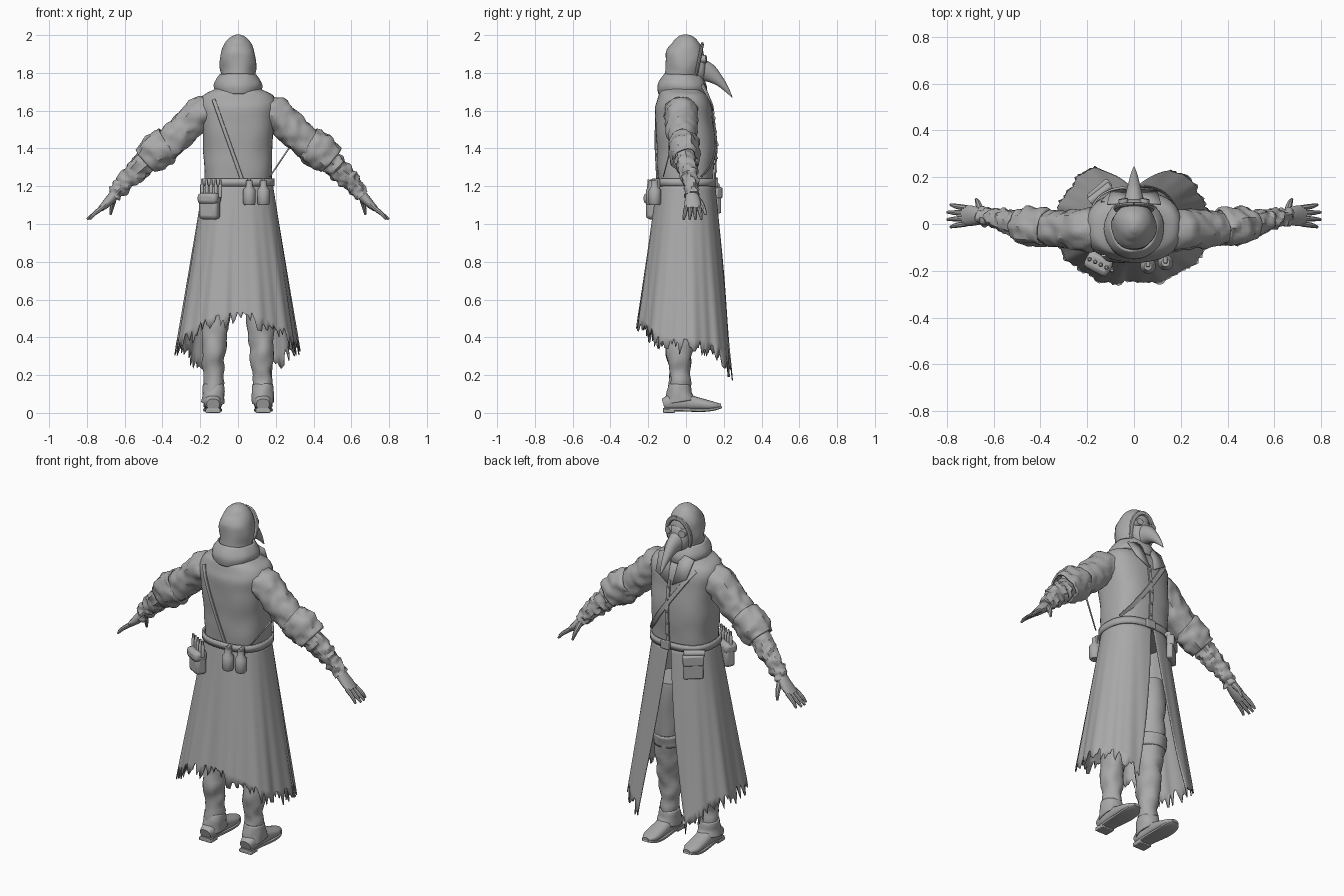
import bpy, bmesh, random
from math import sin, cos, pi, radians
from mathutils import Vector, noise

random.seed(4)
if "Cube" in bpy.data.objects:
    bpy.data.objects.remove(bpy.data.objects["Cube"])

CLAY = (.4, .4, .4, 1)
mat = bpy.data.materials.new("grey clay")
mat.use_nodes = True
mat.diffuse_color = CLAY
mat.node_tree.nodes["Principled BSDF"].inputs["Base Color"].default_value = CLAY


def finish(name, bm, thick=0, bevel=0):
    bmesh.ops.recalc_face_normals(bm, faces=bm.faces)
    me = bpy.data.meshes.new(name)
    bm.to_mesh(me)
    bm.free()
    me.materials.append(mat)
    me.shade_smooth()
    me.set_sharp_from_angle(angle=radians(40))
    ob = bpy.data.objects.new(name, me)
    bpy.context.collection.objects.link(ob)
    if thick:
        mod = ob.modifiers.new("thickness", "SOLIDIFY")
        mod.thickness = thick
        mod.offset = 0
    if bevel:
        mod = ob.modifiers.new("soft edges", "BEVEL")
        mod.width = bevel
        mod.segments = 2
    return ob


def power(v, e):
    return (abs(v) ** e) * (1 if v >= 0 else -1)


def smooth_path(pts, steps):
    # Catmull-Rom through position and radii together
    out = []
    for i in range(len(pts) - 1):
        p = [pts[max(0, min(len(pts) - 1, i + k))] for k in (-1, 0, 1, 2)]
        for j in range(steps):
            t = j / steps
            out.append([b + .5 * t * (c - a + t * (2 * a - 5 * b + 4 * c - d + t * (3 * (b - c) + d - a)))
                        for a, b, c, d in zip(*p)])
    return out + [list(pts[-1])]


def tube(name, pts, ref="x", n=20, p=2, steps=4, caps=True, thick=0, wrinkle=0, freq=20):
    # Loft of (x, y, z, half width along ref, other half width)
    ref = Vector((1, 0, 0)) if ref == "x" else Vector((0, 1, 0))
    path = smooth_path(pts, steps)
    bm, rings = bmesh.new(), []
    for i, (x, y, z, a, b) in enumerate(path):
        t = Vector(path[min(i + 1, len(path) - 1)][:3]) - Vector(path[max(i - 1, 0)][:3])
        t.normalize()
        side = (ref - t * ref.dot(t)).normalized()
        up = t.cross(side)
        ring = []
        for k in range(n):
            ang = 2 * pi * k / n
            d = side * max(a, .001) * power(cos(ang), 2 / p) + up * max(b, .001) * power(sin(ang), 2 / p)
            v = Vector((x, y, z)) + d
            ring.append(bm.verts.new(v + d.normalized() * wrinkle * noise.noise(v * freq)))
        rings.append(ring)
    for r, q in zip(rings, rings[1:]):
        for k in range(n):
            bm.faces.new((r[k], r[(k + 1) % n], q[(k + 1) % n], q[k]))
    if caps:
        bm.faces.new(rings[0])
        bm.faces.new(rings[-1])
    return finish(name, bm, thick)


def box(name, loc, size, turn=0, bevel=.008):
    bm = bmesh.new()
    bmesh.ops.create_cube(bm, size=1)
    bmesh.ops.scale(bm, vec=size, verts=bm.verts)
    ob = finish(name, bm, bevel=bevel)
    ob.location = loc
    ob.rotation_euler.z = turn
    return ob


def plate(name, corners, thick=.008):
    bm = bmesh.new()
    bm.faces.new([bm.verts.new(c) for c in corners])
    return finish(name, bm, thick)


def flip(pts, s):
    return [(s * q[0], *q[1:]) for q in pts]


# Coat body
TORSO = [(0, 0, 1.2, .178, .145), (0, 0, 1.3, .18, .15), (0, 0, 1.42, .185, .157),
         (0, -.01, 1.55, .195, .152), (0, -.015, 1.63, .205, .145), (0, -.02, 1.68, .185, .125),
         (0, -.02, 1.71, .13, .11), (0, -.02, 1.74, .08, .08)]
tube("coat_body", TORSO, n=48, p=2.5, wrinkle=.006, freq=9)


def on_coat(x, z, s, gap=.006):
    # Point on the coat, s = 1 for the chest and -1 for the back
    for lo, hi in zip(TORSO, TORSO[1:]):
        if lo[2] <= z <= hi[2]:
            t = (z - lo[2]) / (hi[2] - lo[2])
            _, cy, _, a, b = [u + t * (v - u) for u, v in zip(lo, hi)]
            return (x, cy + s * (gap + b * max(0, 1 - abs(x / a) ** 2.5) ** .4), z)


def strap(name, x0, z0, x1, z1, s, wide=.014):
    pts = []
    for i in range(9):
        t = i / 8
        pts.append((*on_coat(x0 + t * (x1 - x0), z0 + t * (z1 - z0), s), wide, .005))
    tube(name, pts, n=8, p=4, steps=2)


strap("chest_strap", -.13, 1.67, .165, 1.25, 1)
strap("back_strap", -.13, 1.66, .02, 1.24, -1, .01)
strap("front_placket", .012, 1.6, .012, 1.22, 1, .012)
for i in range(5):
    x, y, z = on_coat(.012, 1.28 + .07 * i, 1, .012)
    tube("coat_button", [(x, y - .006, z, .009, .009), (x, y + .004, z, .006, .006)], n=10, steps=1)

# Long ragged skirt, open at the front
COLS, ROWS, WAIST = 150, 24, 1.22
bm, grid = bmesh.new(), []
tears = [random.choice((-.05, -.03, -.01, .0, .02, .035)) for _ in range(COLS + 1)]
for r in range(ROWS + 1):
    t, row = r / ROWS, []
    gap = .02 + .42 * t
    for c in range(COLS + 1):
        phi = gap + (2 * pi - 2 * gap) * c / COLS
        f = cos(phi)
        hem = .355 - .2 * f ** 4 if f > 0 else .355 + .145 * f * f
        z = WAIST + (hem - WAIST) * t + (tears[c] if r == ROWS else 0)
        d = WAIST - z
        fold = 1 + .022 * t * sin(9 * phi + 1) + .01 * t * sin(23 * phi)
        fold += .03 * t if phi > pi + .12 else 0
        depth = .15 + (.105 if f > 0 else .14) * d
        row.append(bm.verts.new(((.18 + .158 * d) * fold * power(sin(phi), .88),
                                 depth * fold * power(f, .88), z)))
    grid.append(row)
for r in range(ROWS):
    for c in range(COLS):
        bm.faces.new((grid[r][c], grid[r][c + 1], grid[r + 1][c + 1], grid[r + 1][c]))
finish("coat_skirt", bm, .006)

# Belt and buckle
tube("belt", [(0, 0, 1.2, .188, .156), (0, 0, 1.24, .188, .158)], n=48, p=2.5, steps=1, caps=False, thick=.01)
box("belt_buckle", (.02, .163, 1.22), (.06, .015, .05), bevel=.004)

# Hood, collar and lapels
tube("hood", [(0, -.02, 1.7, .1, .1), (0, -.02, 1.78, .088, .092), (0, -.012, 1.85, .096, .1),
              (0, -.008, 1.91, .09, .097), (0, -.012, 1.955, .07, .078),
              (0, -.02, 1.985, .042, .048), (0, -.025, 2, .008, .01)], n=32, wrinkle=.008, freq=14)
tube("collar", [(0, -.02, 1.69, .112, .122), (0, -.02, 1.735, .126, .126), (0, -.018, 1.79, .094, .096)],
     n=32, caps=False, thick=.008, wrinkle=.006)
rim = [(.075 * sin(a), .066 + .02 * cos(a), 1.85 + .1 * cos(a), .009, .014)
       for a in [2 * pi * i / 20 for i in range(21)]]
tube("hood_rim", rim, ref="y", n=8, steps=1)

# Beaked mask
tube("mask_face", [(0, .05, 1.83, .07, .09), (0, .09, 1.83, .058, .075), (0, .105, 1.83, .03, .04)], n=24)
tube("mask_beak", [(0, .07, 1.815, .052, .066), (0, .12, 1.8, .038, .05), (0, .175, 1.758, .024, .028),
                   (0, .215, 1.712, .013, .014), (0, .245, 1.67, .002, .002)], n=20)

for s in (1, -1):
    side = "left_" if s > 0 else "right_"
    tube(side + "eyepiece", flip([(.042, .08, 1.872, .022, .022), (.047, .108, 1.874, .02, .02)], s), n=16, steps=1)
    plate(side + "lapel", flip([(.03, .09, 1.75), (.115, .085, 1.73), (.1, .14, 1.63), (.015, .148, 1.58)], s))

    # Sleeve, rolled cuff, wrapped forearm
    tube(side + "sleeve", flip([(.12, -.025, 1.61, .075, .06), (.19, -.025, 1.59, .09, .088), (.27, -.022, 1.515, .083, .085),
                                (.35, -.02, 1.44, .075, .082), (.45, -.01, 1.365, .066, .075)], s),
         ref="y", n=28, steps=6, wrinkle=.016, freq=22)
    tube(side + "cuff", flip([(.37, -.018, 1.43, .07, .08), (.4, -.014, 1.41, .076, .093), (.45, -.01, 1.37, .074, .088),
                              (.49, -.004, 1.335, .064, .076)], s),
         ref="y", n=28, caps=False, thick=.01, wrinkle=.02, freq=24)
    tube(side + "forearm", flip([(.44, -.01, 1.375, .055, .06), (.51, .002, 1.31, .054, .06), (.57, .018, 1.25, .046, .054),
                                 (.62, .028, 1.195, .037, .044), (.66, .03, 1.15, .034, .036)], s),
         ref="y", n=24, steps=8, wrinkle=.018, freq=38)

    # Hand
    tube(side + "palm", flip([(.64, .03, 1.17, .03, .03), (.69, .035, 1.115, .043, .024),
                              (.73, .035, 1.078, .042, .015)], s), ref="y", n=16)
    for k in (-.034, -.011, .011, .034):
        reach = .8 - 14 * k * k
        tube(side + "finger", flip([(.715, .035 + k, 1.09, .012, .013), (.76, .035 + 1.2 * k, 1.055, .011, .011),
                                    (reach, .035 + 1.4 * k, 1.025, .006, .006)], s), ref="y", n=8, steps=3)
    tube(side + "thumb", flip([(.655, .05, 1.145, .016, .018), (.665, .085, 1.1, .013, .014),
                               (.675, .105, 1.05, .006, .007)], s), n=8, steps=3)

    # Leg, boot cuff, ankle flap, shoe
    tube(side + "leg", flip([(.09, 0, .95, .085, .1), (.115, 0, .62, .08, .08), (.12, -.02, .45, .072, .074),
                             (.128, -.035, .3, .06, .065), (.128, -.033, .18, .052, .052),
                             (.13, -.038, .06, .05, .056)], s), n=24, steps=6, wrinkle=.014, freq=16)
    tube(side + "boot_top", flip([(.116, -.002, .63, .086, .086), (.118, -.01, .56, .083, .083)], s),
         n=24, caps=False, thick=.01, wrinkle=.008)
    tube(side + "ankle_flap", flip([(.129, -.034, .15, .052, .053), (.13, -.036, .1, .056, .062),
                                    (.132, -.03, .055, .057, .078)], s), n=24, caps=False, thick=.008, wrinkle=.008)
    tube(side + "shoe", flip([(.132, -.12, .045, .034, .03), (.132, -.08, .055, .045, .042), (.133, -.01, .057, .046, .044),
                              (.134, .07, .047, .049, .033), (.135, .14, .038, .046, .023),
                              (.135, .185, .036, .022, .012)], s), n=20, p=2.4)
    tube(side + "sole", flip([(.132, -.122, .017, .036, .01), (.132, -.03, .018, .042, .01), (.134, .08, .014, .05, .009),
                              (.135, .15, .02, .046, .008), (.135, .19, .032, .02, .006)], s), n=16, p=4)
    box(side + "heel", (s * .132, -.09, .01), (.08, .065, .02), bevel=.004)

# Satchel with flap and vials at the back of the belt
box("satchel", (-.15, -.165, 1.085), (.11, .065, .12), -.5, .02)
box("satchel_flap", (-.152, -.17, 1.135), (.115, .078, .06), -.5, .02)
for i in range(5):
    x = -.19 + .024 * i
    y = -.15 - .012 * i
    tube("vial", [(x, y, 1.14, .01, .01), (x, y, 1.205, .01, .01), (x, y, 1.21, .006, .006),
                  (x, y, 1.235, .006, .006)], n=10, steps=1)

# Hanging bottles
for x, y, z in ((.06, -.18, 1.1), (.135, -.165, 1.1)):
    tube("bottle", [(x, y, z, .026, .026), (x, y, z + .01, .033, .033), (x, y, z + .08, .033, .033),
                    (x, y, z + .1, .018, .018), (x, y, z + .13, .018, .018)], n=18, steps=1)
    box("bottle_loop", (x, y + .012, z + .1), (.018, .03, .08), bevel=.004)

# Flat pouch on the chest side and loose cord at the hip
box("flat_pouch", (-.145, .14, 1.125), (.11, .035, .14), .7)
box("flat_pouch_flap", (-.148, .143, 1.165), (.115, .042, .06), .7)
tube("pouch_roll", [(-.19, .095, 1.2, .018, .018), (-.1, .165, 1.2, .018, .018)], n=12, steps=1)
plate("loose_cord", [(.28, -.08, 1.41), (.265, -.08, 1.4), (.165, -.12, 1.25), (.172, -.12, 1.25)], .005)
